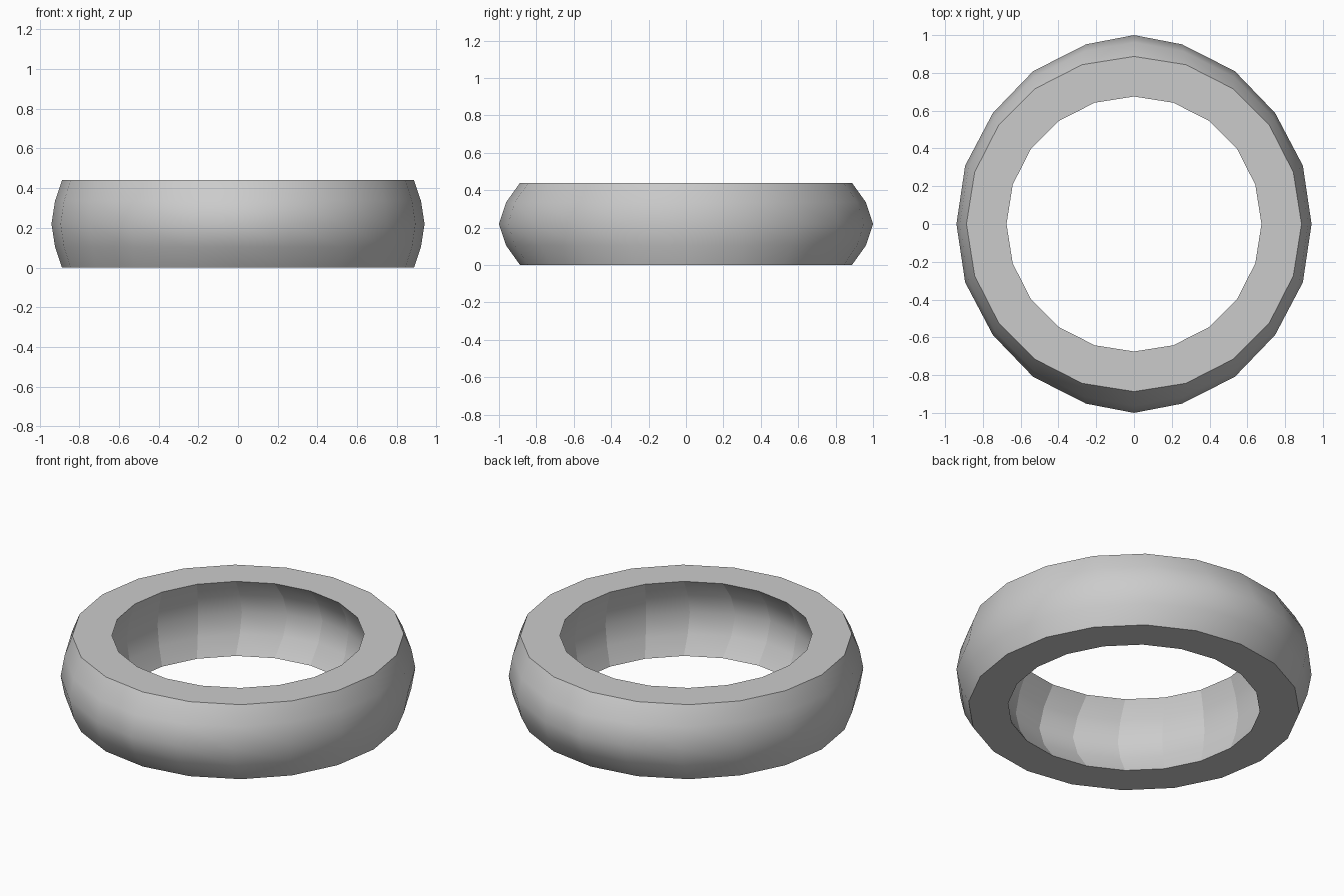
import bpy, bmesh, math
from mathutils import Vector

if "Cube" in bpy.data.objects:
    bpy.data.objects.remove(bpy.data.objects["Cube"])

SIDES = 20
RIM_OUT, RIM_IN = 0.887, 0.675
WALL = RIM_OUT - RIM_IN
# (height, bulge amount) of each ring across the band
ROWS = [(0, 0), (0.104, 0.66), (0.22, 1), (0.336, 0.66), (0.44, 0)]
# widest outline, x positions for one quarter (from the y axis to the x axis)
EQUATOR_X = [0, 0.254, 0.534, 0.747, 0.894, 0.94]


def outer_point(i, bulge):
    """Blend from the round rim to the slightly oval widest outline."""
    a = i * math.tau / SIDES
    rim = Vector((math.sin(a), math.cos(a))) * RIM_OUT
    k = i % 10
    x = EQUATOR_X[min(k, 10 - k)] * (1 if i < 10 else -1)
    wide = Vector((x, math.cos(a) * 1.0))
    return rim.lerp(wide, bulge)


bm = bmesh.new()

# closed cross-section at every side: up the outside, down the inside
loops = []
for i in range(SIDES):
    outer, inner = [], []
    for z, bulge in ROWS:
        p = outer_point(i, bulge)
        q = p - p.normalized() * WALL
        outer.append(bm.verts.new((p.x, p.y, z)))
        inner.append(bm.verts.new((q.x, q.y, z)))
    loops.append(outer + inner[::-1])

n = len(loops[0])
for i in range(SIDES):
    a, b = loops[i], loops[(i + 1) % SIDES]
    for j in range(n):
        k = (j + 1) % n
        bm.faces.new((a[j], a[k], b[k], b[j]))
bmesh.ops.recalc_face_normals(bm, faces=bm.faces)

# smooth tread, crisp rims, facetted columns on the inner wall
for f in bm.faces:
    f.smooth = True
half = len(ROWS)
for i in range(SIDES):
    a, b = loops[i], loops[(i + 1) % SIDES]
    for j in (0, half - 1, half, n - 1):
        bm.edges.get((a[j], b[j])).smooth = False
    for j in range(half, n - 1):
        bm.edges.get((a[j], a[j + 1])).smooth = False

mesh = bpy.data.meshes.new("ring_band")
bm.to_mesh(mesh)
bm.free()
ring = bpy.data.objects.new("ring_band", mesh)
bpy.context.collection.objects.link(ring)
